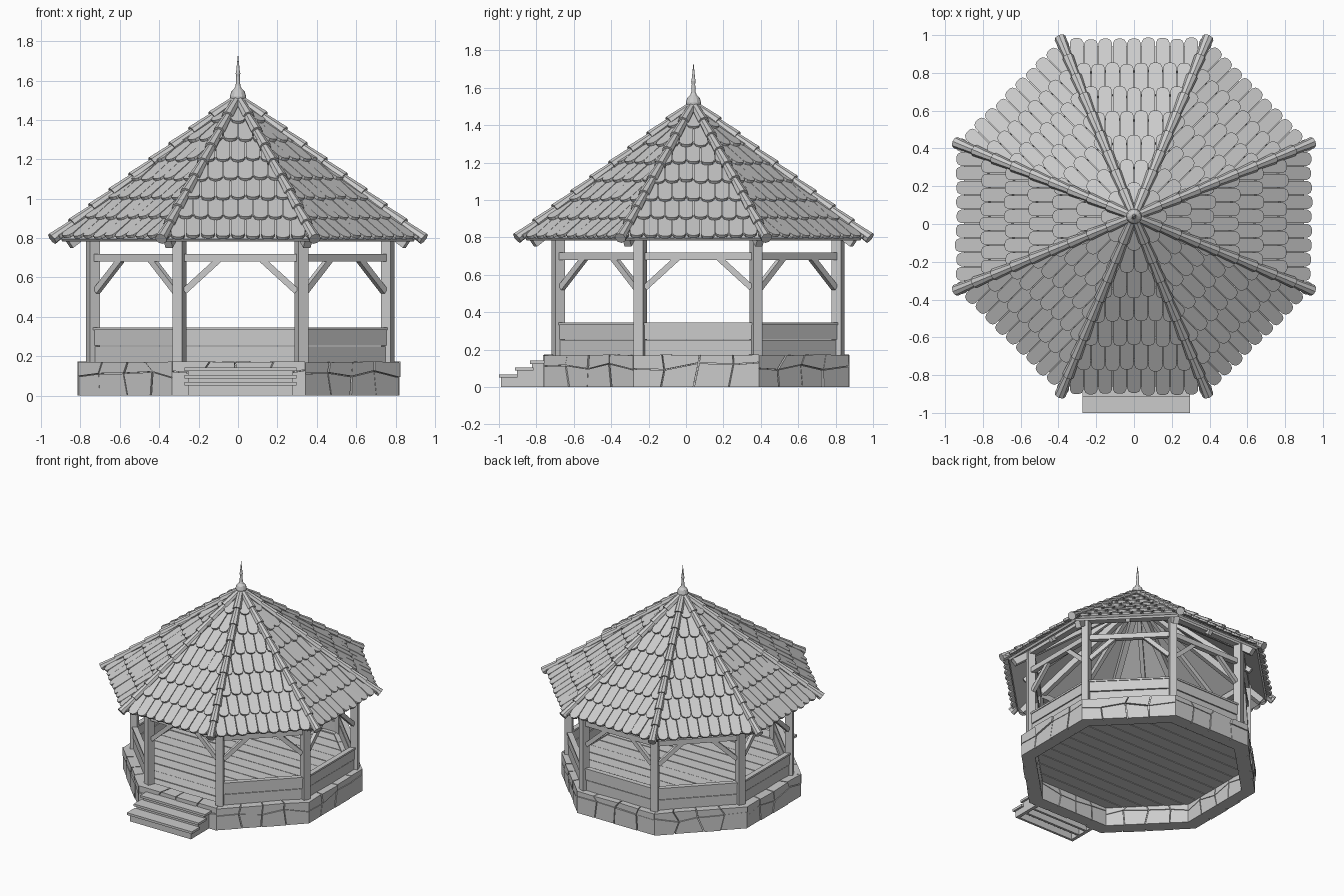
import bpy, bmesh, random
from math import radians, sin, cos, tan, atan, pi, ceil
from mathutils import Vector, Matrix

random.seed(4)
if "Cube" in bpy.data.objects:
    bpy.data.objects.remove(bpy.data.objects["Cube"])

grey = bpy.data.materials.new("weathered_grey")
grey.use_nodes = True
grey.diffuse_color = (0.6, 0.6, 0.6, 1)
grey.node_tree.nodes["Principled BSDF"].inputs["Base Color"].default_value = (0.6, 0.6, 0.6, 1)

T = tan(pi / 8)                                   # half side of an octagon per unit apothem
HIP = Vector((sin(pi / 8), -cos(pi / 8), 0))      # direction from the centre to a corner
HIP_SIDE = Vector((-HIP.y, HIP.x, 0))
BASE, FRAME, ROOF = (0.005, 0.055, 0), (0.012, 0.065, 0), (0, 0.04, 0)


def jitter(amount):
    return random.uniform(-amount, amount)


def finish(name, bm, centre=(0, 0, 0), turn=0):
    bmesh.ops.recalc_face_normals(bm, faces=bm.faces)
    mesh = bpy.data.meshes.new(name)
    bm.to_mesh(mesh)
    bm.free()
    mesh.materials.append(grey)
    ob = bpy.data.objects.new(name, mesh)
    ob.matrix_world = Matrix.Translation(centre) @ Matrix.Rotation(turn, 4, 'Z')
    bpy.context.collection.objects.link(ob)


def radial(name, build, centre, sides=range(8)):
    """Build a part once for each side of the octagon; side 0 is the front."""
    for k in sides:
        bm = bmesh.new()
        build(bm)
        finish(f"{name}_{k + 1}", bm, centre, k * pi / 4)


def prism(bm, a, b):
    va, vb = [[bm.verts.new(p) for p in ring] for ring in (a, b)]
    bm.faces.new(va)
    bm.faces.new(vb[::-1])
    for i in range(len(va)):
        j = (i + 1) % len(va)
        bm.faces.new((va[i], vb[i], vb[j], va[j]))


def box(bm, x0, x1, y0, y1, z0, z1):
    prism(bm, *[[(x0, y0, z), (x1, y0, z), (x1, y1, z), (x0, y1, z)] for z in (z0, z1)])


def beam(bm, p, q, width, height):
    p, q = Vector(p), Vector(q)
    side = (q - p).cross(Vector((0, 0, 1))).normalized()
    up = side.cross(q - p).normalized()
    corners = [side * sx * width / 2 + up * sz * height / 2
               for sx, sz in ((-1, -1), (1, -1), (1, 1), (-1, 1))]
    prism(bm, [p + c for c in corners], [q + c for c in corners])


def cut(bm, point, normal):
    bmesh.ops.bisect_plane(bm, geom=bm.verts[:] + bm.edges[:] + bm.faces[:],
                           plane_co=point, plane_no=normal, clear_outer=True)


# Stone plinth: jittered blocks in front of a recessed core
def plinth(bm):
    def at(u, a, z):
        return (u * a * T, -a, z)
    prism(bm, *[[at(-1, a, 0), at(1, a, 0), at(1, a, 0.155), at(-1, a, 0.155)] for a in (0.725, 0.797)])
    cols = 4
    grid = []
    for z, dz, du in ((0, 0, 0.08), (0.112, 0.022, 0.1), (0.172, 0.003, 0.1)):
        grid.append([(-1 + 2 * j / cols + (jitter(du) if 0 < j < cols else 0), z + jitter(dz))
                     for j in range(cols + 1)])
    for low, high in zip(grid, grid[1:]):
        for j in range(cols):
            cell = [low[j], low[j + 1], high[j + 1], high[j]]
            mu, mz = [sum(c[i] for c in cell) / 4 for i in (0, 1)]
            cell = [(u if abs(u) == 1 else mu + (u - mu) * 0.96,
                     z if z in (0, ) else mz + (z - mz) * 0.95) for u, z in cell]
            face = 0.815 + jitter(0.006)
            prism(bm, [at(u, 0.715, z) for u, z in cell], [at(u, face, z) for u, z in cell])


radial("stone_plinth", plinth, BASE)

# Plank floor trimmed to the octagon
bm = bmesh.new()
plank = 0.105
for i in range(-7, 7):
    box(bm, -0.9, 0.9, i * plank + 0.003, (i + 1) * plank - 0.003, 0.145, 0.163 + jitter(0.002))
for k in range(8):
    out = Vector((sin(k * pi / 4), cos(k * pi / 4), 0))
    cut(bm, out * 0.725, out)
finish("floor_planks", bm, BASE)

# Front steps: tread, riser and two cheeks each
bm = bmesh.new()
for y, z in ((-1.0, 0.068), (-0.915, 0.105), (-0.835, 0.142)):
    box(bm, -0.272, 0.296, y, y + 0.1, z - 0.018, z)
    box(bm, -0.255, 0.28, y + 0.012, y + 0.03, 0, z - 0.018)
    for x in (-0.255, 0.255):
        box(bm, x, x + 0.025, y + 0.03, y + 0.1, 0, z - 0.018)
finish("front_steps", bm)


# Timber frame
def post(bm):
    c, h = HIP * 0.81, 0.027
    ring = [c + HIP * h * i + HIP_SIDE * h * j for i, j in ((-1, -1), (1, -1), (1, 1), (-1, 1))]
    prism(bm, *[[p + Vector((0, 0, z)) for p in ring] for z in (0.16, 0.885)])


def rails(bm):
    a = -0.748
    box(bm, -0.285, 0.285, a - 0.018, a + 0.018, 0.68, 0.72)
    box(bm, -0.305, 0.305, a - 0.025, a + 0.025, 0.835, 0.88)
    for s in (-1, 1):
        beam(bm, (s * 0.285, a, 0.53), (s * 0.11, a, 0.69), 0.028, 0.032)


def parapet(bm):
    a = -0.748
    box(bm, -0.29, 0.29, a - 0.010, a + 0.012, 0.165, 0.25)
    box(bm, -0.29, 0.29, a - 0.014, a + 0.010, 0.255, 0.332)
    box(bm, -0.29, 0.29, a - 0.02, a + 0.02, 0.332, 0.346)


radial("post", post, FRAME)
radial("rail_and_braces", rails, FRAME)
radial("parapet", parapet, FRAME, range(1, 8))

# Roof planes
PITCH, APEX, EAVE = 0.765, 1.485, 0.92
slope = atan(PITCH)
hip_pitch = PITCH * cos(pi / 8)


def on_roof(x, d, h):
    """Point at x across, d down the slope and h above the deck."""
    return (x, -d * cos(slope) - h * sin(slope), APEX - d * sin(slope) + h * cos(slope))


def deck(bm):
    d = 0.9 / cos(slope)
    prism(bm, *[[on_roof(0, 0, h), on_roof(-0.9 * T, d, h), on_roof(0.9 * T, d, h)] for h in (-0.018, 0)])


def shingles(bm):
    w, rows = 0.076, 7
    for i in range(rows):
        a = EAVE - 0.128 * i
        n = ceil(a * T / w) + 1
        for j in range(-n, n + 1):
            x = (j + 0.5 * (i % 2)) * w
            end = a / cos(slope) + jitter(0.007)
            top = max(0.02, end - 0.2)
            half = w / 2 - 0.002
            shape = [(-half, top), (-half, end - 0.028), (-half * 0.75, end - 0.008), (-half * 0.3, end),
                     (half * 0.3, end), (half * 0.75, end - 0.008), (half, end - 0.028), (half, top)]
            lift = 0.018 + jitter(0.003)
            prism(bm, *[[on_roof(x + u, d, t + lift * (d - top) / (end - top)) for u, d in shape]
                        for t in (0, 0.017)])
    for s in (-1, 1):
        cut(bm, (0, 0, 0), (s, T, 0))


def hip_caps(bm):
    down = (HIP - Vector((0, 0, hip_pitch))).normalized()
    up = HIP_SIDE.cross(down)
    up = up if up.z > 0 else -up
    count, start, step = 9, 0.02, 0.11
    for i in range(count):
        rings = []
        for r, size, lift in ((start + i * step, 0.022, 0), (start + (i + 1) * step + 0.012, 0.031, 0.005)):
            c = HIP * r + Vector((0, 0, APEX + 0.028 + lift - hip_pitch * r))
            rings.append([c + HIP_SIDE * size * cos(q * pi / 4) + up * size * sin(q * pi / 4) for q in range(8)])
        prism(bm, *rings)


def rafters(bm):
    def hip_point(r):
        return HIP * r + Vector((0, 0, APEX - 0.055 - hip_pitch * r))
    beam(bm, hip_point(0.03), hip_point(0.93), 0.04, 0.055)
    beam(bm, on_roof(0, 0.12, -0.035), on_roof(0, 1.05, -0.035), 0.03, 0.035)


radial("roof_deck", deck, ROOF)
radial("roof_shingles", shingles, ROOF)
radial("hip_caps", hip_caps, ROOF)
radial("rafters", rafters, ROOF)

# Finial turned from a profile
profile = [(0, 1.44), (0.03, 1.46), (0.026, 1.485), (0.038, 1.5), (0.041, 1.52), (0.034, 1.545), (0.018, 1.56),
           (0.012, 1.575), (0.009, 1.62), (0.012, 1.635), (0.009, 1.65), (0, 1.737)]
bm = bmesh.new()
verts = [bm.verts.new((r, 0, z)) for r, z in profile]
edges = [bm.edges.new(pair) for pair in zip(verts, verts[1:])]
bmesh.ops.spin(bm, geom=verts + edges, cent=(0, 0, 0), axis=(0, 0, 1), angle=2 * pi, steps=12)
bmesh.ops.remove_doubles(bm, verts=bm.verts, dist=0.0005)
finish("finial", bm, ROOF)
